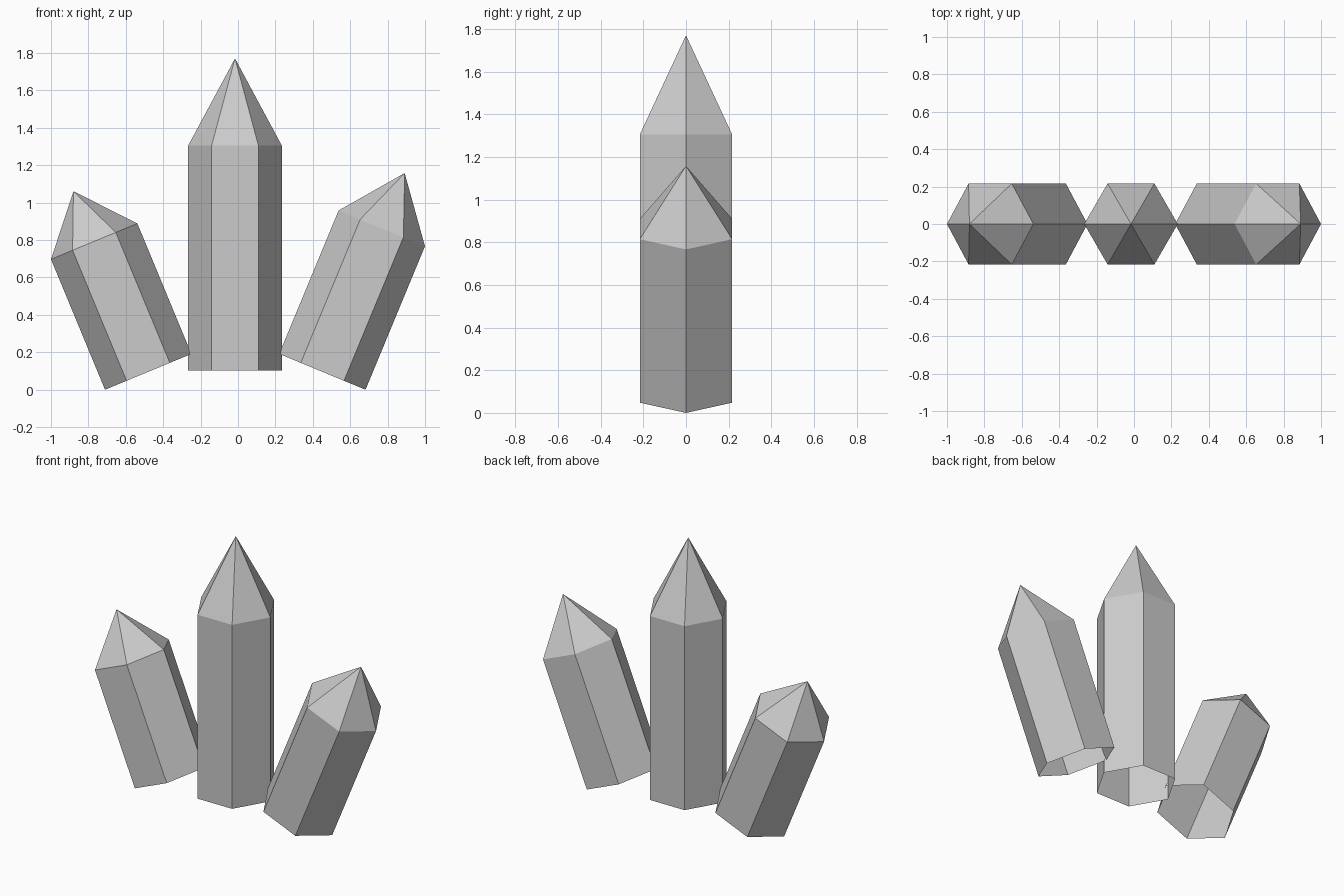
import bpy, bmesh
from math import radians, cos, sin, pi
from mathutils import Matrix

if "Cube" in bpy.data.objects:
    bpy.data.objects.remove(bpy.data.objects["Cube"])

RADIUS = 0.25


def crystal(name, x, z, shaft, tip, tilt):
    """Six-sided shaft with a pointed tip and an open base, tilted about y."""
    bm = bmesh.new()
    rings = [[bm.verts.new((RADIUS * cos(i * pi / 3), RADIUS * sin(i * pi / 3), h))
              for i in range(6)] for h in (0, shaft)]
    apex = bm.verts.new((0, 0, shaft + tip))
    low, high = rings
    for i in range(6):
        j = (i + 1) % 6
        bm.faces.new((low[i], low[j], high[j], high[i]))
        bm.faces.new((high[i], high[j], apex))
    mesh = bpy.data.meshes.new(name)
    bm.to_mesh(mesh)
    bm.free()
    obj = bpy.data.objects.new(name, mesh)
    bpy.context.collection.objects.link(obj)
    obj.matrix_world = Matrix.Translation((x, 0, z)) @ Matrix.Rotation(radians(tilt), 4, 'Y')
    return obj


# Tall upright crystal and two leaning ones whose lowest corner touches the ground
lean_z = RADIUS * sin(radians(22.5))
crystal("center_crystal", -0.016, 0.102, 1.204, 0.465, 0)
crystal("left_crystal", -0.48, lean_z, 0.755, 0.29, -22.5)
crystal("right_crystal", 0.451, lean_z, 0.83, 0.32, 22.5)
